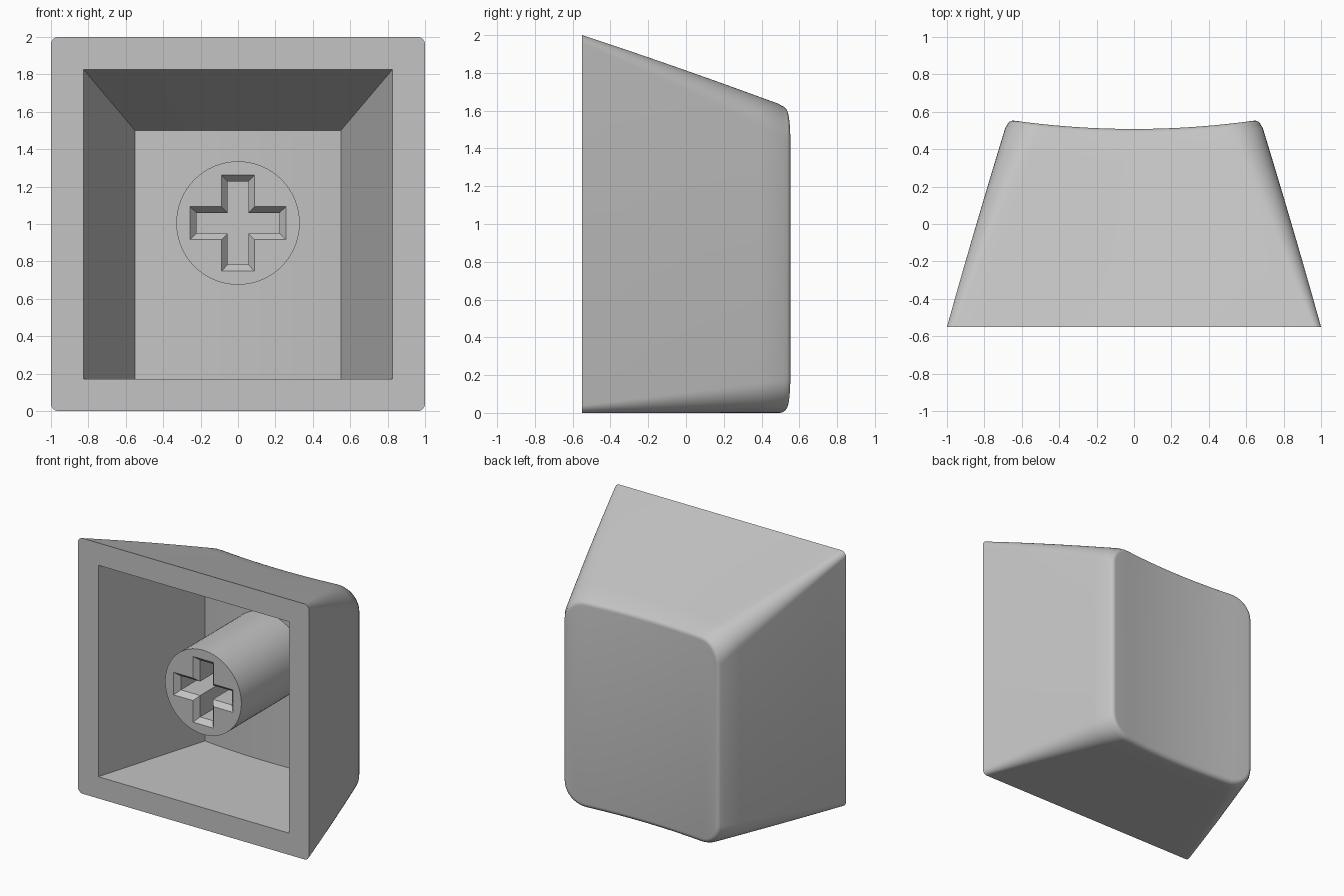
import bpy, bmesh
from math import sin, cos, pi, radians

cube = bpy.data.objects.get("Cube")
if cube:
    bpy.data.objects.remove(cube, do_unlink=True)

GREY = (0.55, 0.55, 0.55, 1)
mat = bpy.data.materials.new("light grey plastic")
mat.use_nodes = True
mat.diffuse_color = GREY
mat.node_tree.nodes["Principled BSDF"].inputs["Base Color"].default_value = GREY

FRONT = -0.55      # plane of the open rim
ARC, SPAN = 10, 14   # segments per corner and per straight edge


def lerp(a, b, t):
    return a + (b - a) * t


def dish(x):
    """Depth of the scooped back face."""
    return 0.508 + 0.108 * x * x


def section(half, low, high, r):
    """Rounded rectangle; point i lies straight below point -1 - i."""
    quarter = [pi / 2 * i / ARC for i in range(ARC + 1)]
    left = [(-half + r - r * cos(a), r - r * sin(a)) for a in quarter]
    flat = [(lerp(-half + r, half - r, i / SPAN), 0) for i in range(1, SPAN)]
    edge = left + flat + [(-x, h) for x, h in reversed(left)]
    return ([(x, low + h) for x, h in edge]
            + [(x, high - h) for x, h in reversed(edge)])


def bridge(bm, a, b):
    for i in range(len(a)):
        j = (i + 1) % len(a)
        bm.faces.new((a[i], a[j], b[j], b[i]))


def finish(bm, name, angle=30):
    bmesh.ops.remove_doubles(bm, verts=bm.verts, dist=1e-5)
    bmesh.ops.recalc_face_normals(bm, faces=bm.faces)
    mesh = bpy.data.meshes.new(name)
    bm.to_mesh(mesh)
    bm.free()
    mesh.materials.append(mat)
    obj = bpy.data.objects.new(name, mesh)
    bpy.context.collection.objects.link(obj)
    bpy.ops.object.select_all(action='DESELECT')
    obj.select_set(True)
    bpy.context.view_layer.objects.active = obj
    bpy.ops.object.shade_smooth_by_angle(angle=radians(angle))
    return obj


# Cap shell: one loft from the cavity floor, round the rim, to the back face
bm = bmesh.new()
rings = []


def add_ring(points, depth):
    rings.append([bm.verts.new((x, depth(x), z)) for x, z in points])


add_ring(section(0.55, 0.17, 1.5, 0), lambda x: dish(x) - 0.165)
add_ring(section(0.825, 0.17, 1.825, 0), lambda x: FRONT)

FILLET, STEPS = 0.04, 8
for k in range(STEPS + 1):
    t = 0.96 * k / STEPS
    add_ring(section(lerp(1, 0.675, t), 0, lerp(2, 1.62, t), lerp(0.04, 0.18, t)),
             lambda x: lerp(FRONT, dish(x), t))
for k in range(1, 7):
    a = pi / 2 * k / 6
    d = FILLET * (1 - cos(a))
    add_ring(section(0.68 - d, d, 1.628 - d, 0.18 - d),
             lambda x: dish(x) - FILLET * (1 - sin(a)))
for a, b in zip(rings, rings[1:]):
    bridge(bm, a, b)

# Cavity floor and scooped back, in vertical strips
for ring in (rings[0], rings[-1]):
    for i in range(len(ring) // 2 - 1):
        bm.faces.new((ring[i], ring[i + 1], ring[-2 - i], ring[-1 - i]))
finish(bm, "cap_shell")

# Stem: cylinder with a chamfered cross-shaped socket
bm = bmesh.new()
CENTRE, STEM_FRONT, SIDES = 1.005, -0.43, 64


def circle(y):
    return [bm.verts.new((0.33 * cos(2 * pi * i / SIDES), y,
                          CENTRE + 0.33 * sin(2 * pi * i / SIDES)))
            for i in range(SIDES)]


def cross(length, width, y):
    pts = []
    x, z = 1, 0
    for _ in range(4):
        for u, v in ((width, -width), (length, -width), (length, width)):
            pts.append((u * x - v * z, u * z + v * x))
        x, z = -z, x
    return [bm.verts.new((px, y, CENTRE + pz)) for px, pz in pts]


front, back = circle(STEM_FRONT), circle(0.43)
mouth = cross(0.257, 0.088, STEM_FRONT)
throat = cross(0.222, 0.055, STEM_FRONT + 0.04)
floor = cross(0.222, 0.055, 0.08)
bridge(bm, front, back)
bridge(bm, mouth, throat)
bridge(bm, throat, floor)
bm.faces.new(back)
bm.faces.new(floor)
rim = [bm.edges.get((loop[i - 1], loop[i]))
       for loop in (front, mouth) for i in range(len(loop))]
bmesh.ops.triangle_fill(bm, edges=rim, use_beauty=True)
finish(bm, "stem")
